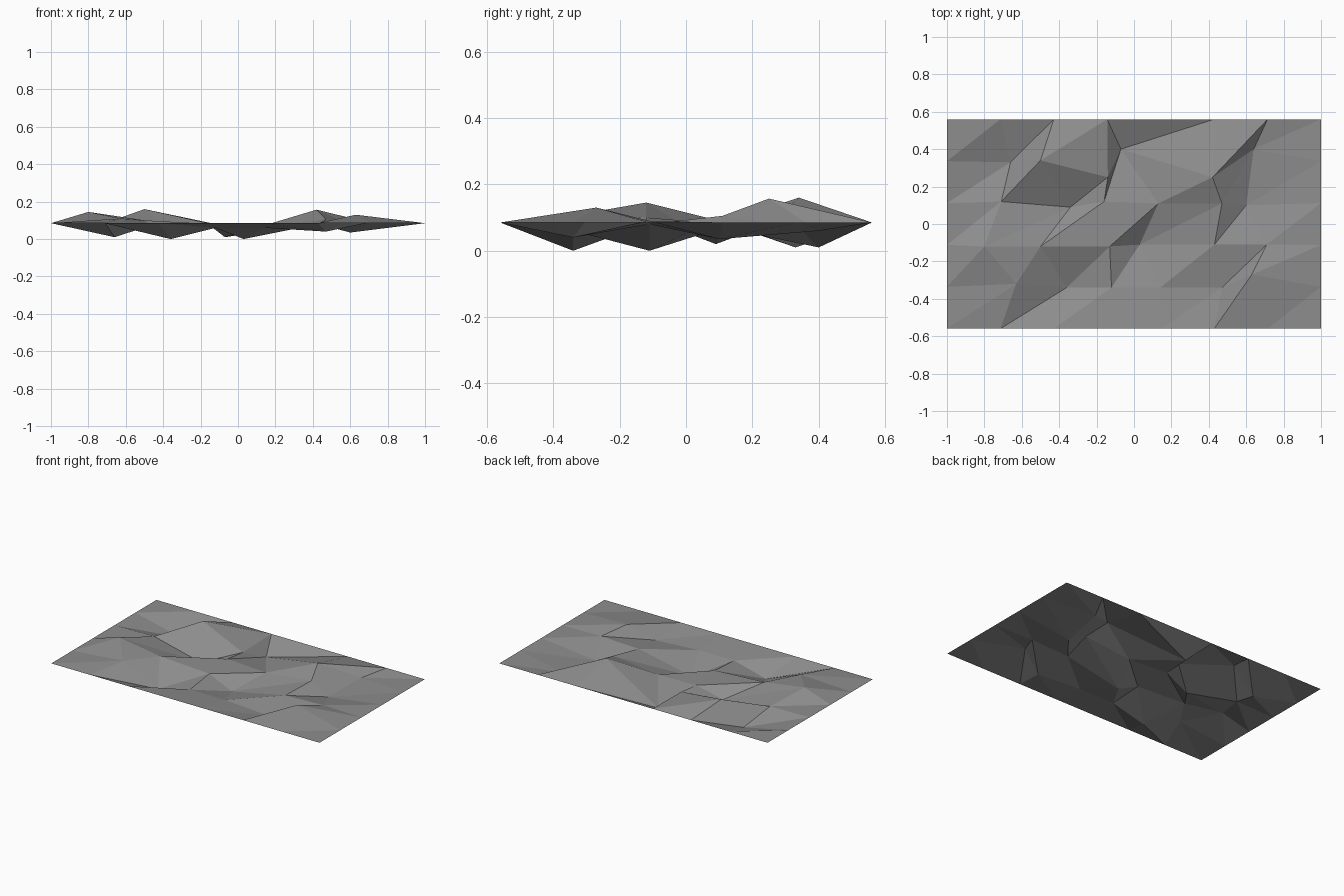
import bpy
import bmesh

# Remove only the default cube
default_cube = bpy.data.objects.get("Cube")
if default_cube is not None:
    bpy.data.objects.remove(default_cube, do_unlink=True)

COLUMNS, ROWS = 7, 5
HALF_LENGTH, HALF_WIDTH = 1.0, 0.56
RIM_HEIGHT = 0.085

# Displaced interior points as (x, y, z), one list per row from front to back
INTERIOR = [
    [(-.63, -.32, .11), (-.36, -.34, .0), (-.12, -.34, .06),
     (.14, -.34, .06), (.47, -.34, .04), (.63, -.27, .13)],
    [(-.8, -.12, .145), (-.5, -.12, .1), (-.13, -.12, .08),
     (.03, -.11, .0), (.43, -.11, .08), (.71, -.11, .09)],
    [(-.71, .12, .085), (-.34, .09, .02), (-.16, .12, .08),
     (.13, .11, .07), (.47, .11, .105), (.6, .1, .035)],
    [(-.66, .33, .01), (-.5, .34, .16), (-.14, .25, .08),
     (-.07, .4, .01), (.42, .25, .157), (.64, .4, .06)],
]


def make_material(name, color):
    material = bpy.data.materials.new(name)
    material.use_nodes = True
    material.diffuse_color = color
    shader = material.node_tree.nodes["Principled BSDF"]
    shader.inputs["Base Color"].default_value = color
    shader.inputs["Roughness"].default_value = 0.9
    return material


def grid_point(column, row):
    """Flat rim on the border, rugged points inside it."""
    if 0 < column < COLUMNS and 0 < row < ROWS:
        return INTERIOR[row - 1][column - 1]
    x = HALF_LENGTH * (2 * column / COLUMNS - 1)
    y = HALF_WIDTH * (2 * row / ROWS - 1)
    return (x, y, RIM_HEIGHT)


def turns_left(a, b, c):
    """True when a, b, c run counter-clockwise seen from above."""
    return (b.co - a.co).xy.cross((c.co - a.co).xy) > 0


# Ground sheet: each grid cell is split into two flat triangles
bm = bmesh.new()
points = [[bm.verts.new(grid_point(column, row)) for column in range(COLUMNS + 1)]
          for row in range(ROWS + 1)]
for row in range(ROWS):
    for column in range(COLUMNS):
        a, b = points[row][column], points[row][column + 1]
        d, c = points[row + 1][column], points[row + 1][column + 1]
        # Use the other diagonal where the usual one would fold the cell over
        if turns_left(a, b, c) and turns_left(a, c, d):
            triangles = ((a, b, c), (a, c, d))
        else:
            triangles = ((a, b, d), (b, c, d))
        for triangle in triangles:
            bm.faces.new(triangle)

mesh = bpy.data.meshes.new("rocky_ground")
bm.to_mesh(mesh)
bm.free()
mesh.materials.append(make_material("stone grey", (0.27, 0.27, 0.27, 1.0)))
ground = bpy.data.objects.new("rocky_ground", mesh)
bpy.context.collection.objects.link(ground)
